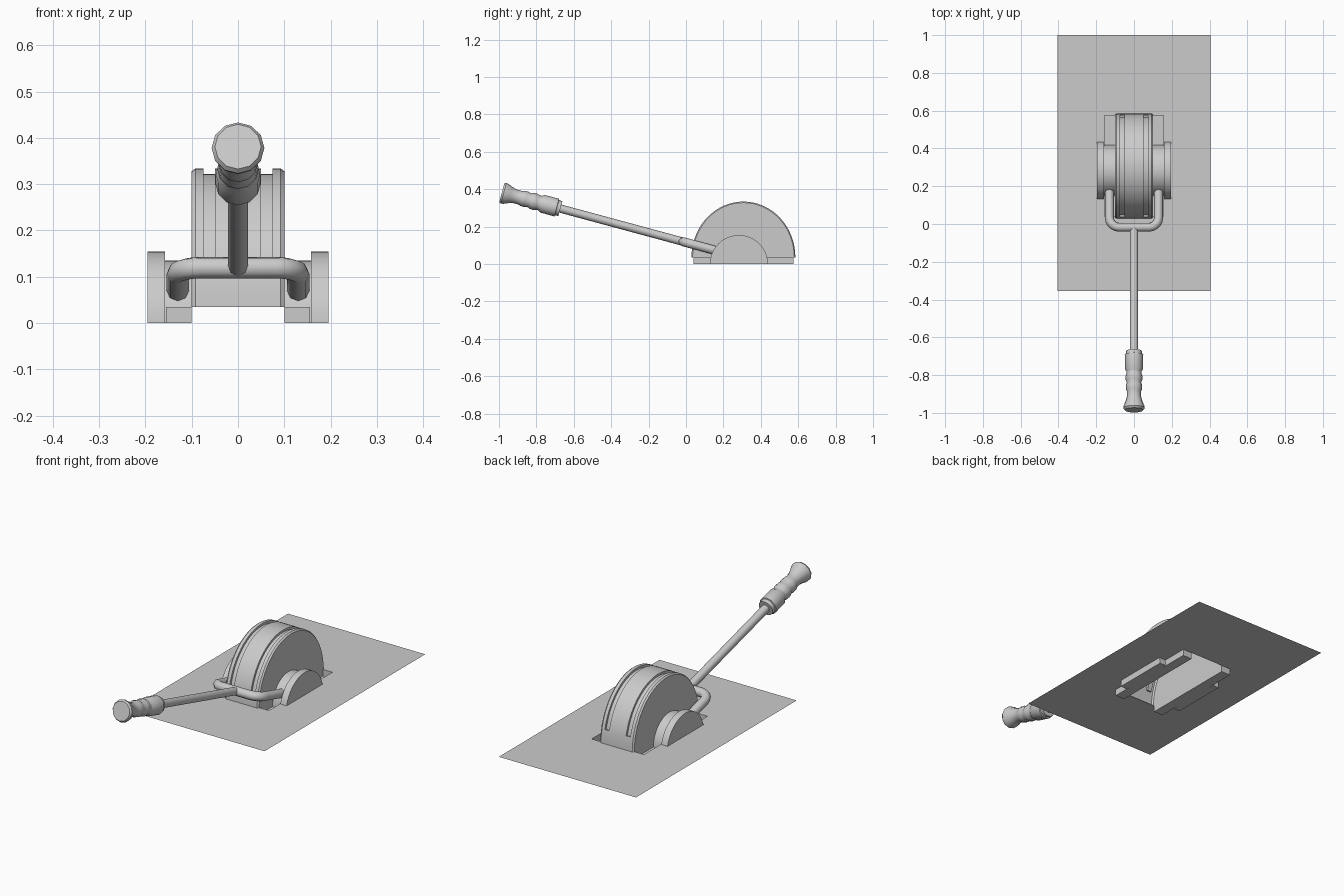
import bpy, bmesh, math
from mathutils import Vector

if "Cube" in bpy.data.objects:
    bpy.data.objects.remove(bpy.data.objects["Cube"])

PLATE_Z = 0.035
Y_MID = 0.307


def finish(name, bm, smooth=None, recalc=True):
    bmesh.ops.remove_doubles(bm, verts=bm.verts, dist=1e-5)
    if recalc:
        bmesh.ops.recalc_face_normals(bm, faces=bm.faces)
    me = bpy.data.meshes.new(name)
    bm.to_mesh(me)
    bm.free()
    ob = bpy.data.objects.new(name, me)
    bpy.context.collection.objects.link(ob)
    if smooth:
        bpy.ops.object.select_all(action='DESELECT')
        ob.select_set(True)
        bpy.context.view_layer.objects.active = ob
        bpy.ops.object.shade_smooth_by_angle(angle=math.radians(smooth))
    return ob


def mirror_x(ob):
    ob.modifiers.new("mirror", 'MIRROR').use_clip = False


def skin(bm, rings, closed=True, caps=True):
    rows = [[bm.verts.new(p) for p in r] for r in rings]
    n = len(rows[0])
    for a, b in zip(rows, rows[1:]):
        for i in range(n if closed else n - 1):
            j = (i + 1) % n
            bm.faces.new((a[i], a[j], b[j], b[i]))
    if caps:
        bm.faces.new(rows[0][::-1])
        bm.faces.new(rows[-1])
    return rows


# floor plate: thin sheet with a rectangular opening
bm = bmesh.new()
outer = [(-.405, -.355), (.405, -.355), (.405, 1), (-.405, 1)]
inner = [(-.155, .04), (.155, .04), (.155, .575), (-.155, .575)]
skin(bm, [[(x, y, PLATE_Z) for x, y in outer],
          [(x, y, PLATE_Z) for x, y in inner]], caps=False)
finish("base_plate", bm)

# recessed troughs either side of the housing (open on top)
bm = bmesh.new()
rect = [(.1, .04), (.155, .04), (.155, .575), (.1, .575)]
rows = skin(bm, [[(x, y, z) for x, y in rect] for z in (0, PLATE_Z)], caps=False)
bm.faces.new(rows[0][::-1])
mirror_x(finish("side_trough", bm))

# arched housing with two grooves that stop short of the plate
bm = bmesh.new()
profile = [(-.1, -.006), (-.092, 0), (-.075, 0), (-.075, 1), (-.05, 1), (-.05, 0),
           (.05, 0), (.05, 1), (.075, 1), (.075, 0), (.092, 0), (.1, -.006)]
LO, HI = 14, 166
angles = [0, 7, LO] + [LO + (HI - LO) * i / 28 for i in range(29)] + [HI, 173, 180]
rings = []
for k, deg in enumerate(angles):
    a = math.radians(deg)
    grooved = 3 <= k < len(angles) - 3
    ring = []
    for x, d in profile:
        off = d if d < 0 else (-.012 if d and grooved else 0)
        ring.append((x, Y_MID - (.278 + off) * math.cos(a),
                     PLATE_Z + (.299 + off) * math.sin(a)))
    rings.append(ring)
rows = skin(bm, rings, closed=False, caps=False)
for col in (0, -1):
    bm.faces.new([r[col] for i, r in enumerate(rows) if i not in (2, len(rows) - 3)])
# walls between identical angles collapse outside the grooves
bmesh.ops.remove_doubles(bm, verts=bm.verts, dist=1e-5)
finish("arched_housing", bm, 30)


# half-round pivot hubs
def half_disc(name, x0, x1, r):
    bm = bmesh.new()
    pts = [(.283 - r * math.cos(math.pi * i / 24), r * math.sin(math.pi * i / 24))
           for i in range(25)]
    skin(bm, [[(x, y, z) for y, z in pts] for x in (x0, x1)])
    mirror_x(finish(name, bm, 30))


half_disc("outer_hub", .158, .195, .155)
half_disc("inner_hub", .1, .158, .135)


# lever: everything lies along one tilted line
def on_lever(x, y):
    return Vector((x, y, .115 - .27 * y))


def tube(name, pts, r):
    cu = bpy.data.curves.new(name, 'CURVE')
    cu.dimensions = '3D'
    cu.bevel_depth = r
    cu.bevel_resolution = 2
    cu.use_fill_caps = True
    sp = cu.splines.new('POLY')
    sp.points.add(len(pts) - 1)
    for p, co in zip(sp.points, pts):
        p.co = (*co, 1)
    sp.use_smooth = True
    ob = bpy.data.objects.new(name, cu)
    bpy.context.collection.objects.link(ob)


# fork with rounded corners
R = .05
right = [on_lever(.13, .185)]
right += [on_lever(.08 + R * math.cos(math.radians(t)), .033 - R * math.sin(math.radians(t)))
          for t in range(0, 91, 18)]
left = [Vector((-p.x, p.y, p.z)) for p in reversed(right)]
tube("lever_fork", right + left, .024)
tube("lever_rod", [on_lever(0, -.017), on_lever(0, -.70)], .022)

# turned grip: distance along the lever (as y) and radius
grip = [(-.672, .02), (-.672, .041), (-.69, .043), (-.692, .049), (-.768, .048),
        (-.78, .040), (-.79, .040), (-.808, .045), (-.825, .044), (-.838, .038),
        (-.855, .043), (-.875, .042), (-.888, .037), (-.915, .038), (-.94, .045),
        (-.962, .055), (-.975, .057), (-.985, .05)]
axis = (on_lever(0, -1) - on_lever(0, 0)).normalized()
up = Vector((1, 0, 0)).cross(axis).normalized()
bm = bmesh.new()
rings = []
for y, r in grip:
    c = on_lever(0, y)
    rings.append([c + r * (Vector((1, 0, 0)) * math.cos(math.tau * i / 12)
                           + up * math.sin(math.tau * i / 12)) for i in range(12)])
skin(bm, rings)
finish("lever_grip", bm, 40)
